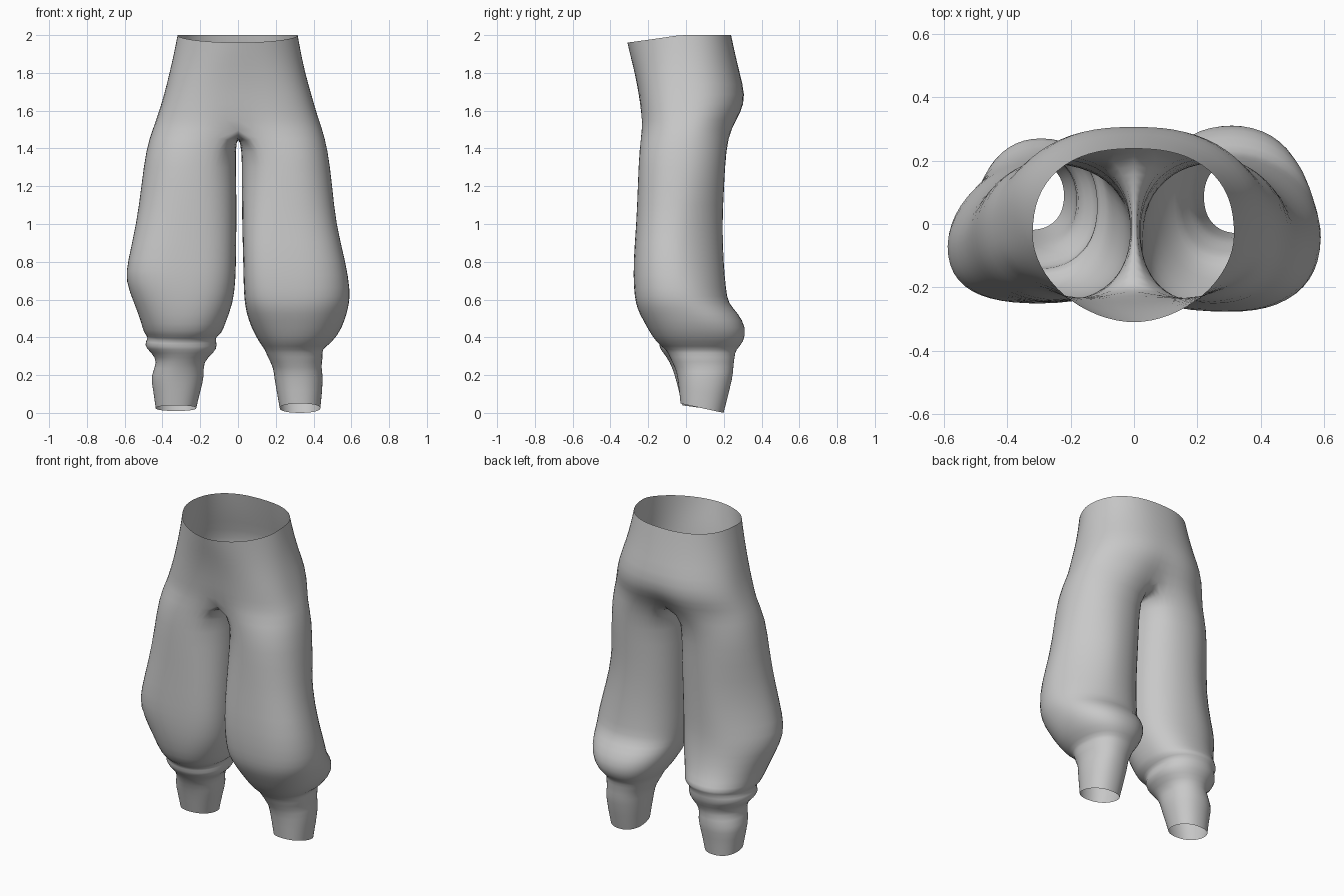
import bpy, bmesh, math

if "Cube" in bpy.data.objects:
    bpy.data.objects.remove(bpy.data.objects["Cube"])

SEG = 16      # segments from front middle to back middle, around one outer side
INNER = 8     # segments along the inside of one leg


def power(v, n):
    return math.copysign(abs(v) ** (2 / n), v)


def bump(z, centre, width):
    return math.exp(-((z - centre) / width) ** 2)


# Hip rings: height, left width, right width, front y, back y, front pinch, back pinch,
# front drop, front roundness, back roundness
HIPS = [
    (2.00, .322, .318, -.312, .240, .00, .00, .040, 1.85, 2.4),
    (1.92, .337, .332, -.297, .257, .00, .00, .025, 2.0, 2.3),
    (1.80, .364, .357, -.270, .285, .00, .00, .010, 2.35, 2.2),
    (1.68, .394, .392, -.252, .322, .01, .02, .000, 2.7, 2.15),
    (1.59, .422, .417, -.246, .308, .04, .06, .000, 2.75, 2.1),
    (1.51, .450, .445, -.246, .264, .15, .20, .000, 2.5, 2.1),
]

# Leg rings: height, inner x, outer x, front y, back y, backward tilt
RIGHT_LEG = [
    (1.40, .020, .477, -.250, .214, 0),
    (1.20, .018, .502, -.257, .204, 0),
    (1.00, .020, .520, -.264, .194, 0),
    (.80, .026, .572, -.280, .200, 0),
    (.65, .028, .597, -.278, .215, 0),
    (.58, .034, .592, -.268, .226, 0),
    (.53, .043, .580, -.252, .278, 0),
    (.45, .068, .556, -.208, .325, 0),
    (.37, .113, .500, -.160, .308, 0),
    (.335, .142, .442, -.105, .265, 0),
    (.30, .153, .454, -.090, .260, 0),
    (.24, .187, .438, -.060, .250, 0),
    (.20, .188, .455, -.045, .252, 0),
    (.025, .220, .437, -.030, .200, .025),
]
LEFT_LEG = [
    (1.40, .013, .489, -.244, .209, 0),
    (1.20, .006, .514, -.249, .204, 0),
    (1.00, .006, .540, -.249, .194, 0),
    (.80, .008, .588, -.254, .194, 0),
    (.70, .011, .602, -.253, .198, 0),
    (.58, .023, .552, -.243, .214, 0),
    (.47, .068, .510, -.215, .248, -.01),
    (.42, .083, .500, -.178, .282, -.015),
    (.40, .125, .470, -.138, .255, -.015),
    (.36, .105, .504, -.145, .262, -.01),
    (.32, .123, .460, -.122, .235, 0),
    (.27, .187, .423, -.085, .210, 0),
    (.20, .175, .465, -.060, .228, 0),
    (.12, .198, .450, -.040, .210, 0),
    (.025, .220, .437, -.020, .198, .015),
]


def hip_ring(bm, z, wl, wr, yf, yb, pf, pb, drop, nf, nb):
    """Closed ring that starts at the front middle and runs round by +x."""
    cy, ry = (yf + yb) / 2, (yb - yf) / 2
    ring = []
    for i in range(2 * SEG):
        a = math.pi * i / SEG
        c = math.cos(a)
        n, pinch = (nf, pf) if c > 0 else (nb, pb)
        x = power(math.sin(a), n)
        x *= wr if x > 0 else wl
        y = cy - ry * power(c, n) * (1 - pinch * math.exp(-(x / .1) ** 2))
        ring.append(bm.verts.new((x, y, z - drop * max(0, c))))
    return ring


def leg_ring(bm, side, z, xin, xout, yf, yb, tilt):
    """Closed ring: outer half first, then back along the inside of the leg."""
    cx, rx = (xin + xout) / 2, (xout - xin) / 2
    cy, ry = (yf + yb) / 2, (yb - yf) / 2
    fold = .008 * min(1, max(0, 1.3 - z)) * (1 if z > .1 else 0)
    # the puffed outer side leans towards the front around the knee
    lean = (.035 if side > 0 else .05) * bump(z, .85, .25)
    puff = (1.6 if side > 0 else .4) * bump(z, .8, .28)
    ring = []
    for i in range(SEG + INNER):
        t = math.radians(-30 + 15 * i)
        s, c = math.sin(t), math.cos(t)
        if s > 0:      # outer side: fuller in front, flatter behind
            n = 2.2 if c > 0 else 2.2 - .45 * bump(z, .95, .4)
        else:          # inner side: full front corner at the puff
            n = 2.25 + (puff if c > 0 else 0)
        r = 1 + fold * math.sin(4 * t + side + 8 * z)
        x = cx + rx * power(s, n) * (r if s > 0 else 1)
        y = cy - ry * power(c, n) * r - lean * max(0, s) ** 2
        ring.append(bm.verts.new((side * x, y, z - tilt * (y - cy) / ry)))
    return ring


def bridge(bm, upper, lower):
    n = len(upper)
    for i in range(n):
        j = (i + 1) % n
        bm.faces.new((upper[i], lower[i], lower[j], upper[j]))


bm = bmesh.new()

# Waist and hips
hips = [hip_ring(bm, *row) for row in HIPS]
for a, b in zip(hips, hips[1:]):
    bridge(bm, a, b)
hem = hips[-1]

# Crotch seam shared by both legs, running from back middle to front middle
front, back = hem[0].co, hem[SEG].co
seam = []
for k in range(1, INNER):
    p = back.lerp(front, k / INNER)
    p.z -= .045 * math.sin(math.pi * k / INNER)
    seam.append(bm.verts.new(p))

# Legs
for side, rows in ((1, RIGHT_LEG), (-1, LEFT_LEG)):
    outer = [hem[(side * i) % (2 * SEG)] for i in range(SEG + 1)]
    rings = [outer + seam] + [leg_ring(bm, side, *row) for row in rows]
    for a, b in zip(rings, rings[1:]):
        bridge(bm, a, b)

bmesh.ops.recalc_face_normals(bm, faces=bm.faces)
# The surface is open: make sure the normals point outward at the waist front
bm.faces.ensure_lookup_table()
if bm.faces[0].normal.y > 0:
    bmesh.ops.reverse_faces(bm, faces=bm.faces)

mesh = bpy.data.meshes.new("baggy_trousers")
bm.to_mesh(mesh)
bm.free()
trousers = bpy.data.objects.new("baggy_trousers", mesh)
bpy.context.collection.objects.link(trousers)

# Cloth colour
cloth = bpy.data.materials.new("grey_cloth")
cloth.diffuse_color = (.58, .58, .58, 1)
cloth.use_nodes = True
cloth.node_tree.nodes["Principled BSDF"].inputs["Base Color"].default_value = cloth.diffuse_color
mesh.materials.append(cloth)

# Soft cloth surface
sub = trousers.modifiers.new("soften", "SUBSURF")
sub.levels = sub.render_levels = 1
for p in mesh.polygons:
    p.use_smooth = True
